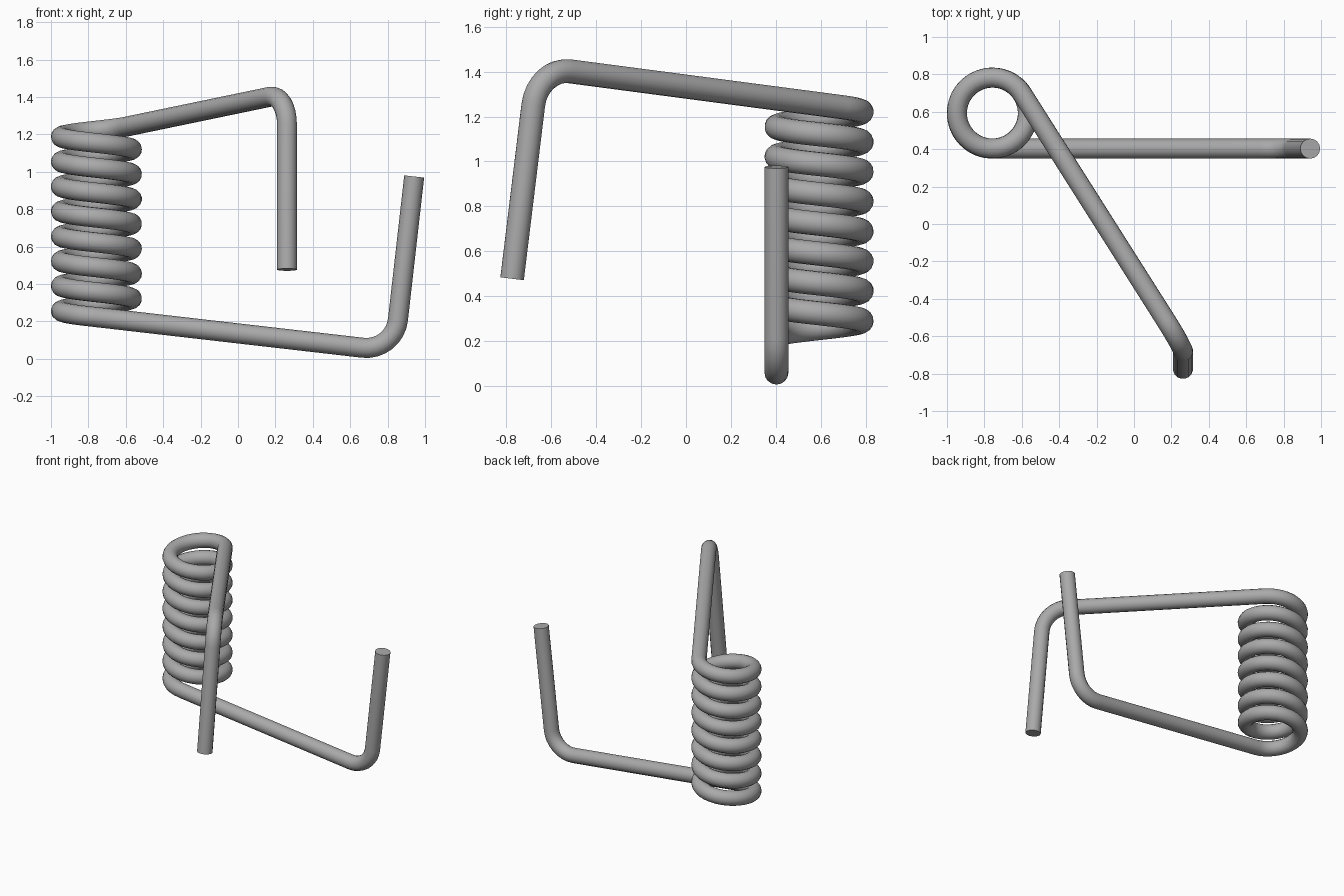
import bpy
from math import cos, sin, radians, tau, pi
from mathutils import Vector

cube = bpy.data.objects.get("Cube")
if cube:
    bpy.data.objects.remove(cube, do_unlink=True)

WIRE = 0.0535          # wire radius
COIL = 0.19            # coil centreline radius
CENTRE = Vector((-0.757, 0.593, 0.223))
PITCH = 0.133
TURNS = 7.659
STEPS = 250

steel = bpy.data.materials.new("steel_grey")
steel.use_nodes = True
colour = (0.4, 0.4, 0.4, 1)
steel.diffuse_color = colour
steel.node_tree.nodes["Principled BSDF"].inputs["Base Color"].default_value = colour


def bend(before, corner, after, radius=0.17, steps=8):
    """Points of a right-angled round bend at a corner."""
    a = (before - corner).normalized() * radius
    b = (after - corner).normalized() * radius
    pts = []
    for i in range(steps + 1):
        t = i / steps * pi / 2
        pts.append(corner + a * (1 - sin(t)) + b * (1 - cos(t)))
    return pts


# Coil, rising clockwise from the front
coil = []
for i in range(STEPS + 1):
    turn = TURNS * i / STEPS
    a = -pi / 2 - tau * turn
    coil.append(CENTRE + Vector((COIL * cos(a), COIL * sin(a), PITCH * turn)))

# Lower arm with upturned end, upper arm with downturned end
low_tip, low_corner = Vector((0.942, 0.403, 0.975)), Vector((0.836, 0.403, 0.04))
top_tip, top_corner = Vector((0.262, -0.775, 0.477)), Vector((0.262, -0.66, 1.42))
path = [low_tip] + bend(low_tip, low_corner, coil[0]) + coil
path += bend(coil[-1], top_corner, top_tip) + [top_tip]

# Sweep the round wire along the path
curve = bpy.data.curves.new("spring_wire", 'CURVE')
curve.dimensions = '3D'
curve.bevel_depth = WIRE
curve.bevel_resolution = 6
curve.use_fill_caps = True
spline = curve.splines.new('POLY')
spline.points.add(len(path) - 1)
for point, co in zip(spline.points, path):
    point.co = (*co, 1)
wire = bpy.data.objects.new("spring_wire", curve)
bpy.context.collection.objects.link(wire)
curve.materials.append(steel)

bpy.ops.object.select_all(action='DESELECT')
wire.select_set(True)
bpy.context.view_layer.objects.active = wire
bpy.ops.object.convert(target='MESH')
bpy.ops.object.shade_smooth_by_angle(angle=radians(40))
